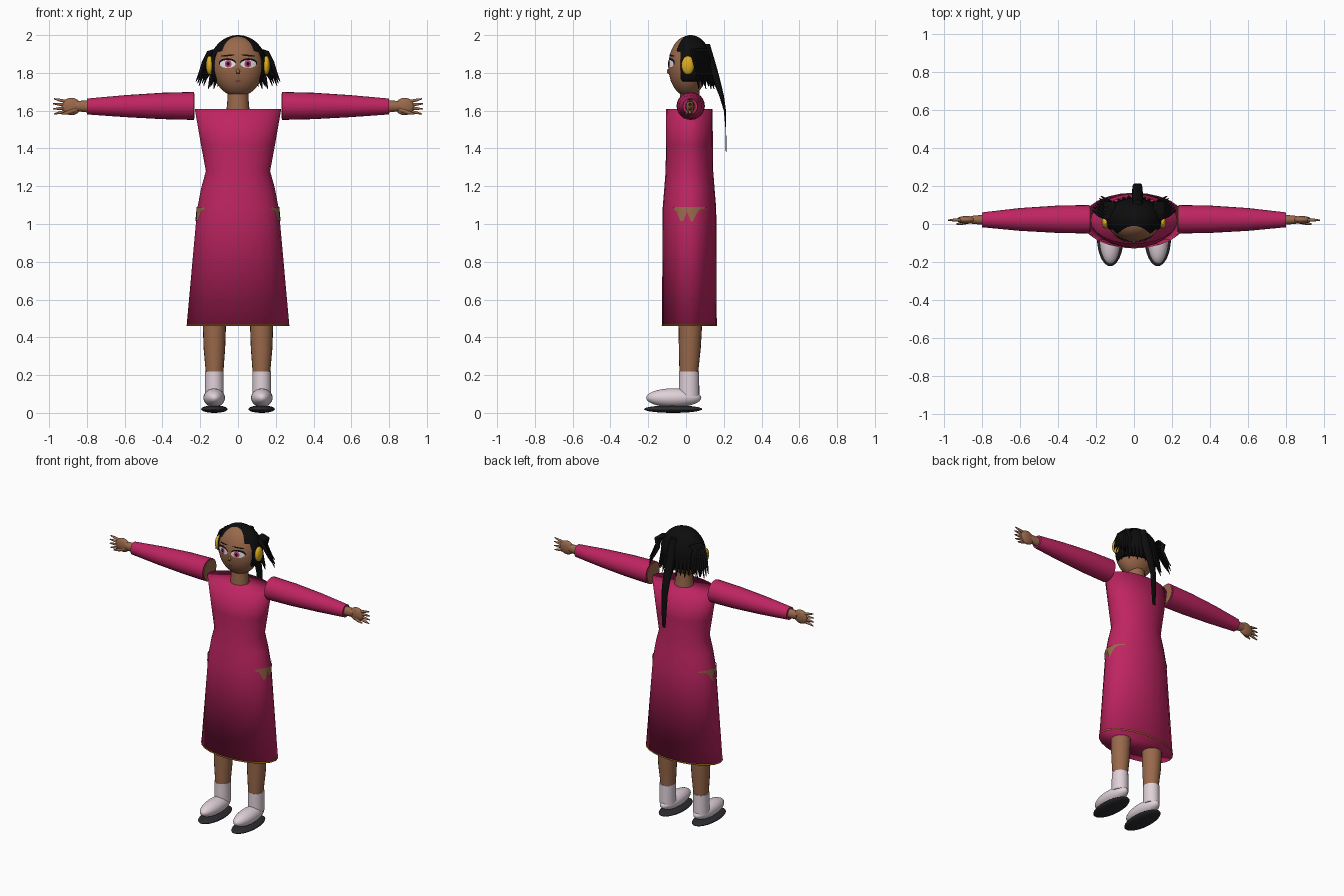
import bpy, bmesh, math
from mathutils import Vector

cube = bpy.data.objects.get("Cube")
if cube:
    bpy.data.objects.remove(cube, do_unlink=True)


def material(name, r, g, b):
    m = bpy.data.materials.new(name)
    m.use_nodes = True
    m.diffuse_color = (r, g, b, 1)
    node = next(n for n in m.node_tree.nodes if n.type == 'BSDF_PRINCIPLED')
    node.inputs["Base Color"].default_value = (r, g, b, 1)
    return m


PINK = material("magenta_cloth", .52, .018, .12)
SKIN = material("brown_skin", .32, .14, .07)
HAIR = material("black_hair", .004, .004, .004)
WHITE = material("pale_shoe", .74, .64, .69)
SOLE = material("dark_sole", .025, .025, .03)
GOLD = material("gold", .75, .42, .015)
EYE = material("eye_white", .85, .82, .85)
IRIS = material("pink_iris", .5, .05, .18)
LIP = material("dark_lip", .12, .035, .025)

SIDES = (("left", 1), ("right", -1))


def finish(name, bm, mat, angle=50):
    bmesh.ops.recalc_face_normals(bm, faces=bm.faces)
    me = bpy.data.meshes.new(name)
    bm.to_mesh(me)
    bm.free()
    for p in me.polygons:
        p.use_smooth = True
    if angle:
        me.set_sharp_from_angle(angle=math.radians(angle))
    me.materials.append(mat)
    ob = bpy.data.objects.new(name, me)
    bpy.context.collection.objects.link(ob)
    return ob


def loft(name, sections, mat, sides=20, along_x=False, flip=1, angle=50):
    """Skin elliptical sections (centre a, centre b, height, radius a, radius b)."""
    bm = bmesh.new()
    rings = []
    for a, b, h, ra, rb in sections:
        ring = []
        for i in range(sides):
            t = math.tau * i / sides
            p = (a + ra * math.cos(t), b + rb * math.sin(t), h)
            if along_x:
                p = (p[2], p[0], p[1])
            ring.append(bm.verts.new((p[0] * flip, p[1], p[2])))
        rings.append(ring)
    for lo, hi in zip(rings, rings[1:]):
        for i in range(sides):
            j = (i + 1) % sides
            bm.faces.new((lo[i], lo[j], hi[j], hi[i]))
    bm.faces.new(rings[0])
    bm.faces.new(rings[-1])
    return finish(name, bm, mat, angle)


def ball(name, centre, radii, mat, seg=32):
    bm = bmesh.new()
    bmesh.ops.create_uvsphere(bm, u_segments=seg, v_segments=seg // 2, radius=1)
    bmesh.ops.scale(bm, vec=radii, verts=bm.verts)
    bmesh.ops.translate(bm, vec=centre, verts=bm.verts)
    return finish(name, bm, mat, 0)


# Dress: one smooth closed body, with a thin gold line at the hem
DY = .018
loft("dress", [(0, DY, .46, .272, .145), (0, DY, 1.08, .216, .142),
               (0, DY, 1.19, .195, .133), (0, DY, 1.28, .17, .126),
               (0, DY, 1.42, .196, .124), (0, DY, 1.61, .229, .123)],
     PINK, 24, angle=0)
loft("hem_trim", [(0, DY, .463, .2735, .1465), (0, DY, .469, .273, .146)], GOLD, 24)

# Hip openings showing skin, as a zigzag strip on the dress side
EDGE = ((-.07, 1.08), (-.052, 1.07), (-.03, 1.015), (-.015, 1.015), (.005, 1.066),
        (.025, 1.015), (.035, 1.012), (.065, 1.07), (.085, 1.08), (.11, 1.082))
for side, s in SIDES:
    bm = bmesh.new()
    pairs = []
    for y, low in EDGE:
        pair = []
        for z in (1.09, low):
            rx = .216 + (1.08 - z) * .09 + .004
            x = rx * math.sqrt(1 - ((y - DY) / .146) ** 2)
            pair.append(bm.verts.new((s * x, y, z)))
        pairs.append(pair)
    for p, q in zip(pairs, pairs[1:]):
        bm.faces.new((p[0], p[1], q[1], q[0]))
    finish(side + "_hip_opening", bm, SKIN)

# Arms, hands, legs and shoes
for side, s in SIDES:
    loft(side + "_sleeve", [(.025, 1.625, .233, .075, .074), (.025, 1.625, .4, .072, .07),
                            (.024, 1.624, .6, .06, .058), (.022, 1.622, .8, .039, .042)],
         PINK, 24, True, s)
    loft(side + "_arm", [(.025, 1.625, .229, .067, .066), (.025, 1.625, .4, .05, .05),
                         (.022, 1.622, .8, .026, .031), (.022, 1.625, .86, .02, .027)],
         SKIN, 16, True, s)
    ball(side + "_palm", (s * .882, .022, 1.622), (.052, .02, .046), SKIN, 20)
    for i in range(4):
        z = 1.648 - .017 * i
        tip = 1.622 + (z - 1.622) * 1.6
        end = .972 + .008 * math.sin(math.pi * (i + .5) / 4)
        loft(f"{side}_finger_{i + 1}", [(.022, z, .9, .009, .009), (.021, (z + tip) / 2, .945, .008, .008),
                                       (.02, tip, end, .003, .003)], SKIN, 10, True, s)
    loft(side + "_thumb", [(.015, 1.605, .86, .012, .014), (.005, 1.59, .9, .009, .01),
                           (.0, 1.583, .935, .004, .004)], SKIN, 10, True, s)

    loft(side + "_leg", [(s * .124, .015, .18, .045, .048), (s * .124, .015, .22, .047, .05),
                         (s * .125, .02, .34, .057, .058), (s * .125, .023, .48, .062, .063)], SKIN)
    loft(side + "_sock", [(s * .126, .016, .09, .05, .055), (s * .126, .016, .22, .05, .053)], WHITE)
    ball(side + "_shoe", (s * .126, -.065, .08), (.057, .146, .05), WHITE)
    ball(side + "_sole", (s * .125, -.068, .02), (.07, .154, .02), SOLE)

# Neck and head
loft("neck", [(0, .02, 1.59, .062, .058), (0, .02, 1.66, .056, .052), (0, .02, 1.75, .054, .05)], SKIN)
HC, HR = Vector((0, .01, 1.835)), Vector((.135, .103, .16))
ball("head", HC, HR, SKIN, 64)
ball("nose", (0, -.09, 1.808), (.01, .012, .014), SKIN, 16)


def face_patch(name, cx, cz, rx, rz, mat, lift, tilt=0):
    """Thin elliptical plate that follows the front of the head."""
    bm = bmesh.new()

    def point(k, t):
        x = cx + k * rx * math.cos(t)
        z = cz + k * rz * math.sin(t) + tilt * (x - cx)
        d = 1 - (x / HR.x) ** 2 - ((z - HC.z) / HR.z) ** 2
        return bm.verts.new((x, HC.y - HR.y * math.sqrt(max(d, 0)) - lift, z))

    n = 20
    rings = [[point(k, math.tau * i / n) for i in range(n)] for k in (.35, .7, 1)]
    bm.faces.new(rings[0])
    for a, b in zip(rings, rings[1:]):
        for i in range(n):
            j = (i + 1) % n
            bm.faces.new((a[i], a[j], b[j], b[i]))
    finish(name, bm, mat)


for side, s in SIDES:
    face_patch(side + "_lash", s * .056, 1.853, .045, .025, HAIR, .002)
    face_patch(side + "_eye", s * .055, 1.847, .042, .021, EYE, .004)
    face_patch(side + "_iris", s * .052, 1.848, .018, .02, IRIS, .006)
    face_patch(side + "_pupil", s * .052, 1.848, .008, .01, HAIR, .008)
    face_patch(side + "_brow", s * .055, 1.892, .037, .004, HAIR, .003, -.08 * s)
    face_patch(side + "_nostril", s * .006, 1.797, .004, .003, LIP, .009)
face_patch("mouth", 0, 1.757, .014, .004, LIP, .003)

# Hair cap: an ellipsoid with the face and the underside cut away
bm = bmesh.new()
bmesh.ops.create_uvsphere(bm, u_segments=48, v_segments=32, radius=1)
bmesh.ops.scale(bm, vec=(.15, .112, .158), verts=bm.verts)
bmesh.ops.translate(bm, vec=(0, .025, 1.842), verts=bm.verts)
LINE, TEMPLE, NAPE = 1.915, -.03, 1.755
for co, no in (((0, 0, LINE), (0, 0, 1)), ((0, TEMPLE, 0), (0, 1, 0)), ((0, 0, NAPE), (0, 0, 1))):
    bmesh.ops.bisect_plane(bm, geom=bm.verts[:] + bm.edges[:] + bm.faces[:], plane_co=co, plane_no=no)
gone = []
for f in bm.faces:
    c = f.calc_center_median()
    if c.z < NAPE or (c.z < LINE and c.y < TEMPLE):
        gone.append(f)
bmesh.ops.delete(bm, geom=gone, context='FACES')
cap = finish("hair_cap", bm, HAIR)
cap.modifiers.new("thickness", 'SOLIDIFY').thickness = .01

# Gold ear ornaments and flaring side locks
for side, s in SIDES:
    ball(side + "_ear_ornament", (s * .15, .01, 1.84), (.02, .034, .05), GOLD, 24)
    for i in range(7):
        y = .035 + .012 * i
        reach = .222 - .008 * i
        loft(f"{side}_lock_{i + 1}", [(s * reach, y + .04, 1.755 - .012 * (i % 3), .002, .002),
                                     (s * (reach - .022), y + .025, 1.80, .009, .007),
                                     (s * (reach - .045), y + .01, 1.86, .014, .01),
                                     (s * .145, y, 1.915, .018, .012),
                                     (s * .11, y, 1.928, .012, .01)], HAIR, 8)

# Spiky tips along the nape
for i in range(15):
    t = math.radians(20 + 10 * i)
    cx, cy = math.cos(t), math.sin(t)
    loft(f"nape_tip_{i + 1}", [(.168 * cx, .025 + .125 * cy, 1.715 + .012 * (i % 2), .002, .002),
                              (.15 * cx, .025 + .112 * cy, 1.77, .012, .009),
                              (.138 * cx, .025 + .1 * cy, 1.84, .015, .01)], HAIR, 8)

# Ponytail: a flat ribbon falling behind the back
PX = .018
loft("ponytail", [(PX, .212, 1.38, .012, .0015), (PX, .211, 1.5, .02, .002),
                  (PX, .206, 1.6, .024, .006), (PX, .188, 1.68, .027, .013),
                  (PX, .155, 1.78, .029, .022), (PX, .122, 1.87, .03, .03),
                  (PX, .1, 1.93, .03, .034), (PX, .098, 1.952, .024, .03)], HAIR, 14)
